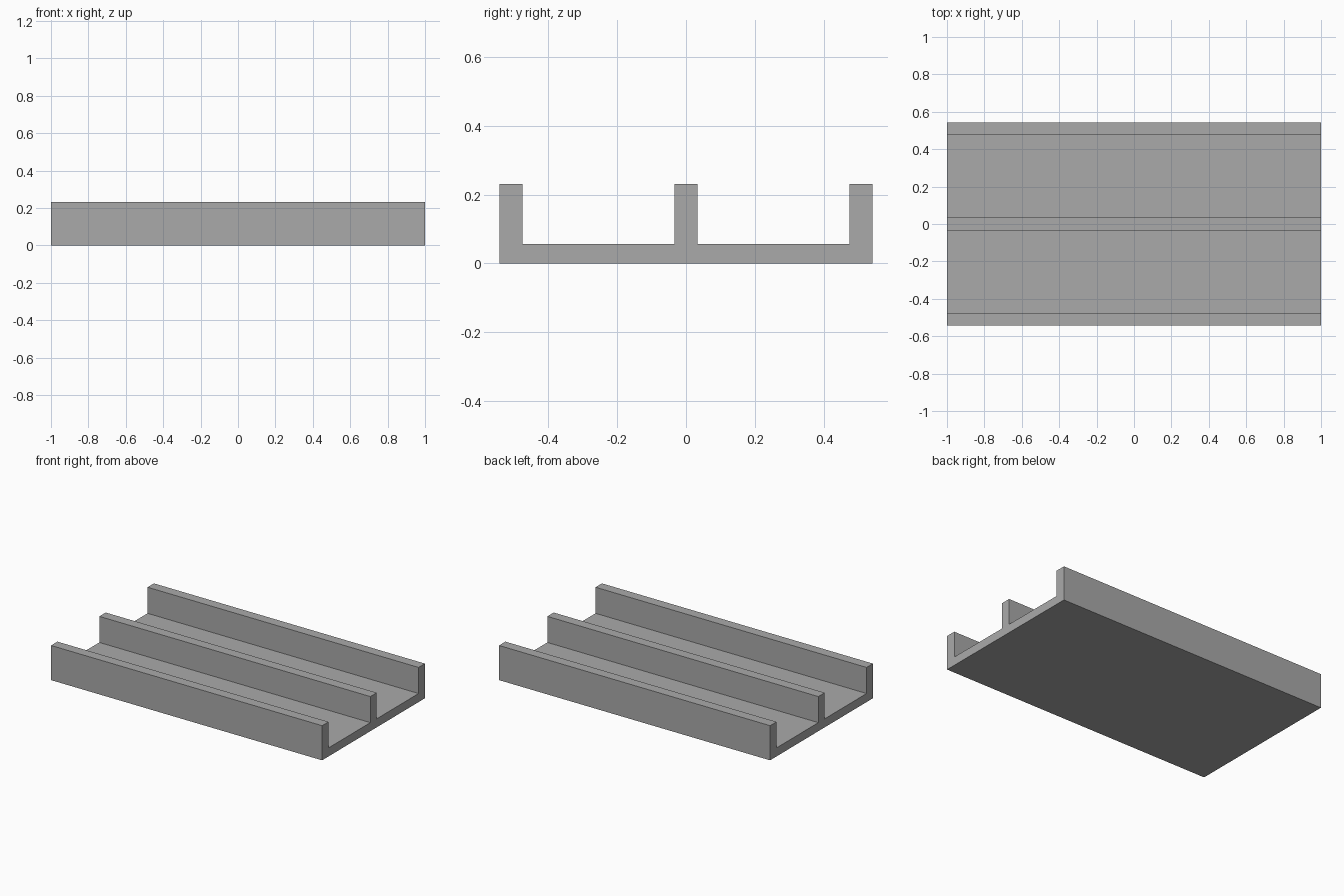
import bpy
import bmesh

cube = bpy.data.objects.get("Cube")
if cube:
    bpy.data.objects.remove(cube, do_unlink=True)

LENGTH, HALF_WIDTH = 2.0, 0.542
HEIGHT, FLOOR, WALL = 0.231, 0.057, 0.067

grey = bpy.data.materials.new("grey")
grey.use_nodes = True
colour = (0.4, 0.4, 0.4, 1)
grey.diffuse_color = colour
grey.node_tree.nodes["Principled BSDF"].inputs["Base Color"].default_value = colour

# Half of the channel cross-section (y, z), mirrored for the other side
inner = HALF_WIDTH - WALL
half = [(WALL / 2, HEIGHT), (WALL / 2, FLOOR), (inner, FLOOR),
        (inner, HEIGHT), (HALF_WIDTH, HEIGHT), (HALF_WIDTH, 0)]
profile = half + [(-y, z) for y, z in reversed(half)]

# Extrude the cross-section along x
bm = bmesh.new()
end = bm.faces.new([bm.verts.new((-LENGTH / 2, y, z)) for y, z in profile])
swept = bmesh.ops.extrude_face_region(bm, geom=[end], use_keep_orig=True)
verts = [v for v in swept["geom"] if isinstance(v, bmesh.types.BMVert)]
bmesh.ops.translate(bm, verts=verts, vec=(LENGTH, 0, 0))
bmesh.ops.recalc_face_normals(bm, faces=bm.faces)

mesh = bpy.data.meshes.new("double_channel_rail")
bm.to_mesh(mesh)
bm.free()
mesh.materials.append(grey)
rail = bpy.data.objects.new("double_channel_rail", mesh)
bpy.context.collection.objects.link(rail)
